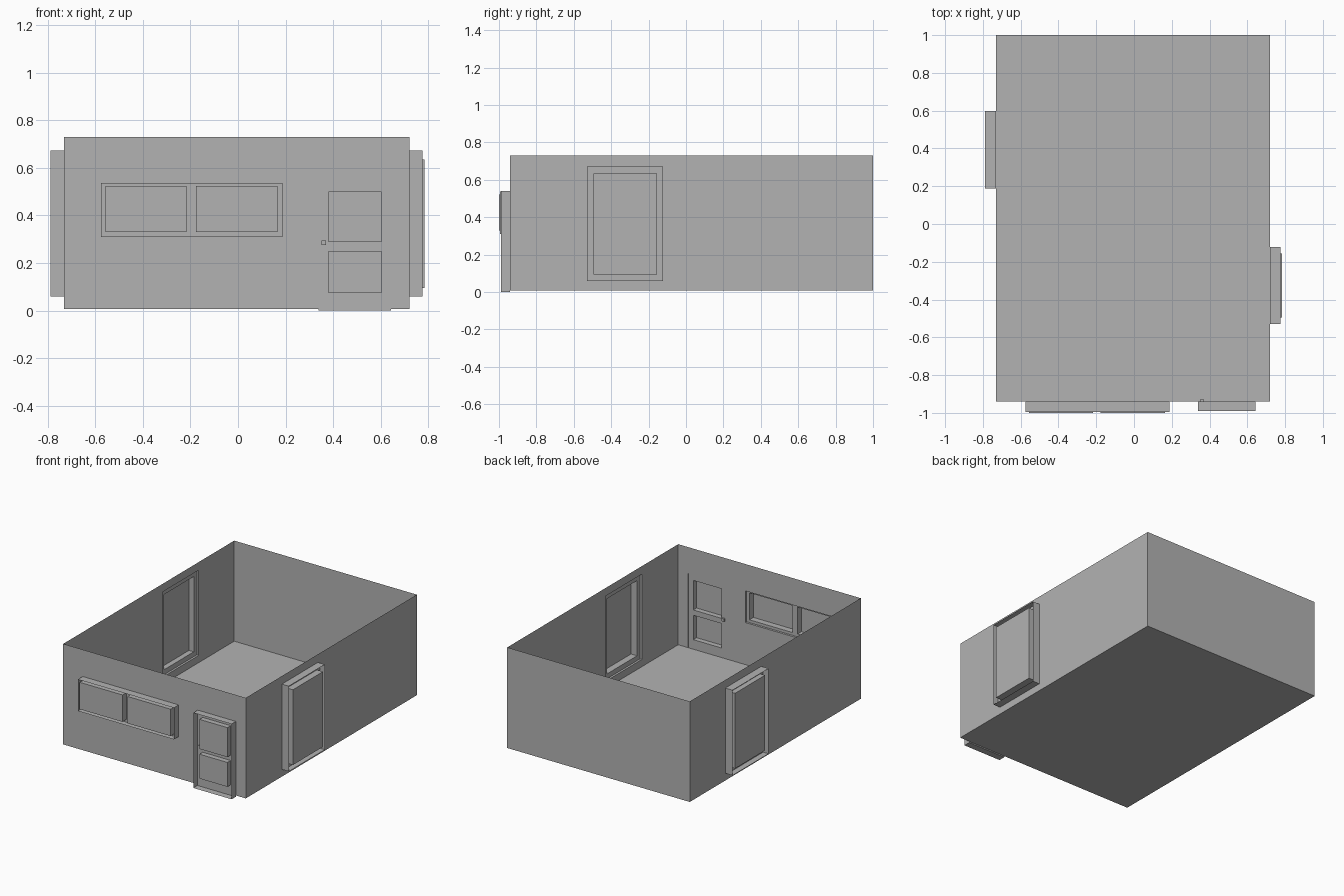
import bpy
from mathutils import Vector

cube = bpy.data.objects.get("Cube")
if cube:
    bpy.data.objects.remove(cube, do_unlink=True)

# One plain grey plaster colour
grey = bpy.data.materials.new("plain_grey")
grey.use_nodes = True
grey.diffuse_color = (0.45, 0.45, 0.45, 1)
grey.node_tree.nodes["Principled BSDF"].inputs["Base Color"].default_value = (0.45, 0.45, 0.45, 1)

# Room bounds
X0, X1, Y0, Y1, Z0, Z1 = -0.73, 0.72, -0.94, 1.0, 0.008, 0.73


def make(name, quads):
    """Build an object from a list of four-corner faces."""
    verts = [Vector(p) for q in quads for p in q]
    faces = [range(4 * i, 4 * i + 4) for i in range(len(quads))]
    mesh = bpy.data.meshes.new(name)
    mesh.from_pydata(verts, [], [list(f) for f in faces])
    mesh.materials.append(grey)
    obj = bpy.data.objects.new(name, mesh)
    bpy.context.collection.objects.link(obj)
    return obj


def sheet(place, rect, holes, depth):
    """Flat rectangle with rectangular holes, split along the hole edges."""
    u0, u1, v0, v1 = rect
    us = sorted({u0, u1, *[u for h in holes for u in h[:2]]})
    vs = sorted({v0, v1, *[v for h in holes for v in h[2:]]})
    quads = []
    for a, b in zip(us, us[1:]):
        for c, d in zip(vs, vs[1:]):
            u, v = (a + b) / 2, (c + d) / 2
            outside = not (u0 < u < u1 and v0 < v < v1)
            if outside or any(h[0] < u < h[1] and h[2] < v < h[3] for h in holes):
                continue
            quads.append([place(*p, depth) for p in ((a, c), (b, c), (b, d), (a, d))])
    return quads


def tube(place, rect, near, far):
    """Four thin sides of a rectangle, running from one depth to another."""
    u0, u1, v0, v1 = rect
    ring = [(u0, v0), (u1, v0), (u1, v1), (u0, v1)]
    return [[place(*p, near), place(*q, near), place(*q, far), place(*p, far)]
            for p, q in zip(ring, ring[1:] + ring[:1])]


def opening(name, place, rect, panes, back, front, pane_depth):
    """Projecting thin casing, backing plate and hollow projecting panes."""
    make(name + "_casing", tube(place, rect, 0, front))
    make(name + "_backing", sheet(place, rect, panes, back))
    quads = []
    for pane in panes:
        quads += tube(place, pane, back, pane_depth) + sheet(place, pane, [], pane_depth)
    make(name + "_panes", quads)


# Wall planes: u along the wall, v up, depth outward
def front(u, v, d):
    return (u, Y0 - d, v)


def back(u, v, d):
    return (-u, Y1 + d, v)


def left(u, v, d):
    return (X1 + d, u, v)


def right(u, v, d):
    return (X0 - d, -u, v)


window = (-0.575, 0.187, 0.31, 0.537)
window_panes = [(-0.557, -0.217, 0.33, 0.523), (-0.177, 0.165, 0.33, 0.523)]
door = (0.338, 0.642, 0.0, 0.54)
door_panes = [(0.38, 0.602, 0.075, 0.25), (0.38, 0.602, 0.288, 0.5)]
left_window = (-0.53, -0.122, 0.06, 0.672)
left_pane = (-0.495, -0.155, 0.095, 0.635)
right_window = (-0.597, -0.189, 0.06, 0.672)
right_pane = (-0.562, -0.222, 0.095, 0.635)

# Thin walls and floor, open on top
make("front_wall", sheet(front, (X0, X1, Z0, Z1), [window, door], 0))
make("back_wall", sheet(back, (-X1, -X0, Z0, Z1), [], 0))
make("left_wall", sheet(left, (Y0, Y1, Z0, Z1), [left_window], 0))
make("right_wall", sheet(right, (-Y1, -Y0, Z0, Z1), [right_window], 0))
make("floor", [[(X0, Y0, Z0), (X1, Y0, Z0), (X1, Y1, Z0), (X0, Y1, Z0)]])

# Windows and door
opening("front_window", front, window, window_panes, 0.015, 0.055, 0.06)
opening("door", front, door, door_panes, 0.003, 0.05, 0.04)
opening("left_window", left, left_window, [left_pane], 0.015, 0.055, 0.063)
opening("right_window", right, right_window, [right_pane], 0.015, 0.058, 0.053)

# Small door handle passing through the door
handle = (0.35, 0.37, 0.275, 0.295)
make("door_handle", tube(front, handle, -0.01, 0.01)
     + sheet(front, handle, [], -0.01) + sheet(front, handle, [], 0.01))
